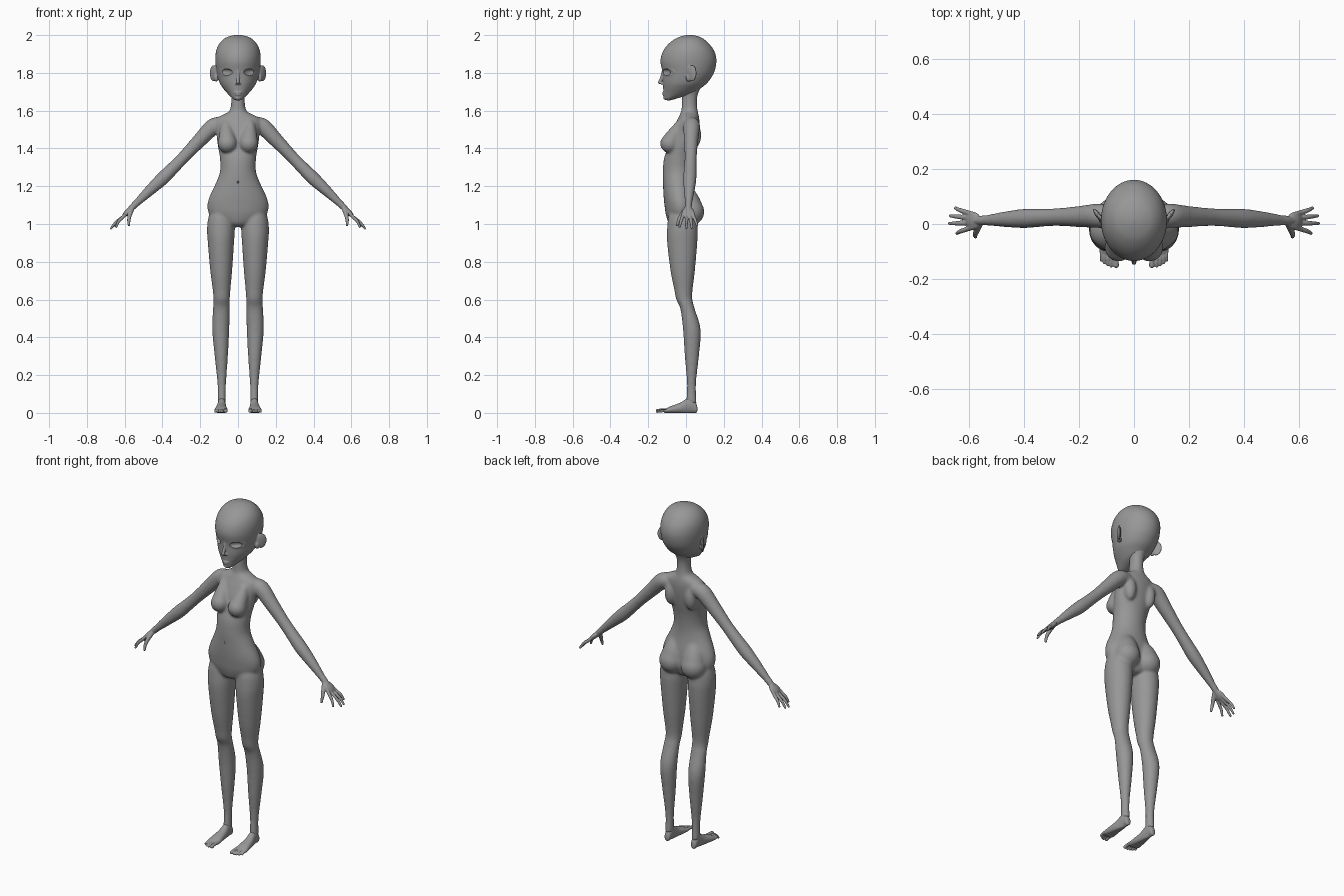
import bpy
import bmesh
from math import cos, sin, pi, radians, sqrt
from mathutils import Matrix, Vector

start_cube = bpy.data.objects.get("Cube")
if start_cube:
    bpy.data.objects.remove(start_cube, do_unlink=True)

GREY = (0.31, 0.31, 0.31, 1.0)
skin = bpy.data.materials.new("plain grey")
skin.use_nodes = True
skin.diffuse_color = GREY
shader = next(n for n in skin.node_tree.nodes if n.type == 'BSDF_PRINCIPLED')
shader.inputs["Base Color"].default_value = GREY
shader.inputs["Roughness"].default_value = 0.6


def resample(rows, steps=5):
    """Smooth a list of number rows with a Catmull-Rom spline."""
    rows = [Vector(r) for r in rows]
    rows = [rows[0]] + rows + [rows[-1]]
    out = []
    for a, b, c, d in zip(rows, rows[1:], rows[2:], rows[3:]):
        for i in range(steps):
            t = i / steps
            out.append(b + (c - a) * (t / 2)
                       + (a * 2 - b * 5 + c * 4 - d) * (t * t / 2)
                       + (b * 3 - a - c * 3 + d) * (t ** 3 / 2))
    return out + [rows[-1]]


def skin_rings(bm, rings):
    """Bridge rings of points and cap both ends."""
    loops = [[bm.verts.new(p) for p in ring] for ring in rings]
    n = len(loops[0])
    faces = [bm.faces.new(loops[0]), bm.faces.new(loops[-1])]
    for low, high in zip(loops, loops[1:]):
        for i in range(n):
            j = (i + 1) % n
            faces.append(bm.faces.new((low[i], low[j], high[j], high[i])))
    bmesh.ops.recalc_face_normals(bm, faces=faces)


def loft(bm, rows, along_y=False, sides=32):
    """Ellipses from rows of (station, x min, x max, other min, other max)."""
    rings = []
    for s, x0, x1, o0, o1 in resample(rows):
        ring = []
        for k in range(sides):
            a = 2 * pi * k / sides
            x = (x0 + x1) / 2 + (x1 - x0) / 2 * cos(a)
            o = (o0 + o1) / 2 + (o1 - o0) / 2 * sin(a)
            ring.append((x, s, max(o, 0)) if along_y else (x, o, s))
        rings.append(ring)
    skin_rings(bm, rings)


def tube(bm, rows, sides=16):
    """Round limb through rows of (x, y, z, radius)."""
    rows = resample(rows)
    pts = [r.to_3d() for r in rows]
    rings = []
    for i, row in enumerate(rows):
        way = (pts[min(i + 1, len(pts) - 1)] - pts[max(i - 1, 0)]).normalized()
        side = way.orthogonal().normalized() if i == 0 else (side - way * side.dot(way)).normalized()
        up = way.cross(side)
        rings.append([pts[i] + (side * cos(2 * pi * k / sides)
                                + up * sin(2 * pi * k / sides)) * row[3] for k in range(sides)])
    skin_rings(bm, rings)
    for p, r in ((pts[0], rows[0][3]), (pts[-1], rows[-1][3])):
        ball(bm, p, (r, r, r))


def ball(bm, centre, radii, turn=0, axis='Z'):
    matrix = (Matrix.Translation(centre) @ Matrix.Rotation(radians(turn), 4, axis)
              @ Matrix.Diagonal((*radii, 1)))
    bmesh.ops.create_icosphere(bm, subdivisions=4, radius=1, matrix=matrix)


def mirror(bm):
    """Copy everything built so far to the other side."""
    copy = bmesh.ops.duplicate(bm, geom=bm.verts[:] + bm.edges[:] + bm.faces[:])["geom"]
    for v in copy:
        if isinstance(v, bmesh.types.BMVert):
            v.co.x = -v.co.x
    bmesh.ops.reverse_faces(bm, faces=[f for f in copy if isinstance(f, bmesh.types.BMFace)])


def make_object(name, bm):
    mesh = bpy.data.meshes.new(name)
    bm.to_mesh(mesh)
    bm.free()
    mesh.materials.append(skin)
    obj = bpy.data.objects.new(name, mesh)
    bpy.context.collection.objects.link(obj)
    return obj


def fuse(name, bm, voxel, rounds, cuts=None):
    """Weld overlapping pieces into one soft surface, then carve the cuts."""
    obj = make_object(name, bm)
    weld = obj.modifiers.new("weld", 'REMESH')
    weld.mode = 'VOXEL'
    weld.voxel_size = voxel
    weld.use_smooth_shade = True
    soften = obj.modifiers.new("soften", 'SMOOTH')
    soften.factor = 0.5
    soften.iterations = rounds
    cutter = None
    if cuts:
        cutter = make_object(name + "_cutter", cuts)
        cutter.hide_render = True
        carve = obj.modifiers.new("carve", 'BOOLEAN')
        carve.operation = 'DIFFERENCE'
        carve.solver = 'EXACT'
        carve.object = cutter
    graph = bpy.context.evaluated_depsgraph_get()
    baked = bpy.data.meshes.new_from_object(obj.evaluated_get(graph))
    obj.modifiers.clear()
    obj.data = baked
    if cutter:
        bpy.data.objects.remove(cutter, do_unlink=True)
    bpy.ops.object.select_all(action='DESELECT')
    obj.select_set(True)
    bpy.context.view_layer.objects.active = obj
    bpy.ops.object.shade_smooth_by_angle(angle=radians(45))


# Body: legs, arms, breasts, buttocks and shoulder blades in pairs, then torso with neck
body = bmesh.new()
loft(body, [(1.12, .06, .11, -.05, .01), (1.05, .03, .152, -.09, .05), (.98, .017, .164, -.1, .062),
            (.9, .021, .16, -.1, .06), (.75, .031, .147, -.082, .047), (.65, .04, .134, -.062, .035),
            (.6, .043, .13, -.052, .034), (.55, .044, .133, -.03, .047), (.44, .046, .137, -.016, .078),
            (.3, .053, .124, -.007, .069), (.15, .063, .109, .005, .053), (.05, .064, .108, -.001, .058)])
tube(body, [(.09, .03, 1.525, .04), (.132, .03, 1.515, .045), (.2, .027, 1.446, .039), (.28, .025, 1.362, .033),
            (.34, .023, 1.3, .034), (.4, .02, 1.24, .036), (.47, .017, 1.175, .029), (.55, .013, 1.098, .018)])
tube(body, [(.064, -.035, 1.52, .028), (.06, -.062, 1.47, .042), (.056, -.086, 1.426, .051)])
tube(body, [(.05, -.005, 1.19, .036), (.062, .01, 1.13, .06), (.07, .025, 1.065, .072)])
ball(body, (.066, .045, 1.47), (.034, .036, .07))
mirror(body)
TORSO = [(.985, .03, -.06, .02), (1, .08, -.09, .04), (1.05, .15, -.107, .055), (1.1, .162, -.114, .055),
         (1.15, .149, -.119, .05), (1.22, .116, -.122, .038), (1.28, .095, -.123, .036),
         (1.35, .096, -.116, .043), (1.42, .108, -.092, .058), (1.48, .115, -.077, .068),
         (1.53, .122, -.057, .072), (1.56, .115, -.042, .07), (1.58, .078, -.033, .066),
         (1.6, .045, -.025, .062), (1.65, .036, -.022, .058), (1.7, .04, -.022, .068), (1.76, .06, -.03, .1)]
loft(body, [(z, -w, w, f, b) for z, w, f, b in TORSO], sides=48)
navel = bmesh.new()
ball(navel, (0, -.122, 1.22), (.005, .006, .007))
fuse("body", body, 0.0052, 30, navel)

# Hands: wrist, palm, four fingers and thumb
hands = bmesh.new()
tube(hands, [(.5, .0155, 1.146, .021), (.53, .014, 1.117, .0185), (.552, .013, 1.096, .0175),
             (.575, .012, 1.073, .015)])
ball(hands, (.585, .012, 1.063), (.036, .032, .0145), 45, 'Y')
for base_y, tip in ((.034, (.65, .058, .992)), (.02, (.669, .03, .979)),
                    (.004, (.672, .002, .977)), (-.011, (.645, -.034, .985))):
    x, y, z = tip
    tube(hands, [(.585, base_y, 1.064, .01), (.608, (base_y * 2 + y) / 3, 1.038, .0092),
                 ((.608 + x) / 2 + .004, (base_y + y * 2) / 3, (1.038 + z) / 2 + .004, .0082), (x, y, z, .006)], 12)
tube(hands, [(.562, .002, 1.08, .013), (.572, -.022, 1.05, .0115), (.578, -.038, 1.022, .0092),
             (.577, -.046, .995, .007)], 12)
mirror(hands)
fuse("hands", hands, 0.003, 3)

# Feet with five toes each
feet = bmesh.new()
loft(feet, [(.06, .078, .094, .01, .03), (.054, .07, .102, 0, .05), (.03, .066, .106, 0, .085),
            (.004, .064, .109, -.004, .076), (-.03, .061, .116, -.004, .054), (-.08, .055, .124, -.004, .036),
            (-.105, .055, .125, -.002, .024), (-.118, .06, .119, .002, .016)], along_y=True)
for x, tip, r in ((.065, -.15, .0105), (.083, -.153, .0062), (.0957, -.148, .006),
                  (.108, -.141, .006), (.1195, -.131, .0058)):
    tube(feet, [(x, -.095, .014, r), (x, tip + .02, .014, r * .88), (x, tip, r, r)], 12)
mirror(feet)
fuse("feet", feet, 0.0027, 3)


# Head: eyelids and ears in pairs, then skull, nose and lips
def face_y(x):
    return .009 - .131 * sqrt(1 - (x / .112) ** 2)


head = bmesh.new()
lid = []
for k in range(9):
    a = pi * k / 8
    x = .06 + .033 * cos(a)
    lid.append((x, face_y(x) - .0005, 1.804 + .021 * sin(a), .0042))
tube(head, lid, 10)
tube(head, [(x, y + .002, 1.804 - (z - 1.804) * .85, r * .7) for x, y, z, r in lid], 10)
ball(head, (.13, .031, 1.798), (.009, .03, .044), -36)
ball(head, (.116, .014, 1.775), (.012, .014, .022))
ball(head, (.008, -.127, 1.744), (.006, .01, .006))
mirror(head)
SKULL = [(1.655, .014, -.105, -.08), (1.664, .028, -.116, -.05), (1.69, .055, -.119, .035),
         (1.72, .08, -.121, .08), (1.75, .098, -.123, .115), (1.8, .112, -.124, .148),
         (1.86, .12, -.135, .161), (1.91, .117, -.124, .152), (1.95, .102, -.096, .126),
         (1.98, .075, -.058, .093), (1.995, .042, -.02, .06), (2.001, .008, .01, .027)]
loft(head, [(z, -w, w, f, b) for z, w, f, b in SKULL], sides=64)
tube(head, [(0, -.122, 1.815, .006), (0, -.126, 1.785, .008), (0, -.135, 1.76, .009), (0, -.14, 1.75, .009)])
ball(head, (0, -.117, 1.695), (.021, .009, .005))
ball(head, (0, -.116, 1.684), (.017, .009, .0055))
ball(head, (0, -.107, 1.668), (.016, .013, .012))

# Hollow eye sockets and ear bowls
hollows = bmesh.new()
ball(hollows, (.06, -.106, 1.804), (.036, .015, .0175), 37)
ball(hollows, (.144, .022, 1.805), (.007, .016, .028), -36)
mirror(hollows)
fuse("head", head, 0.0036, 4, hollows)
